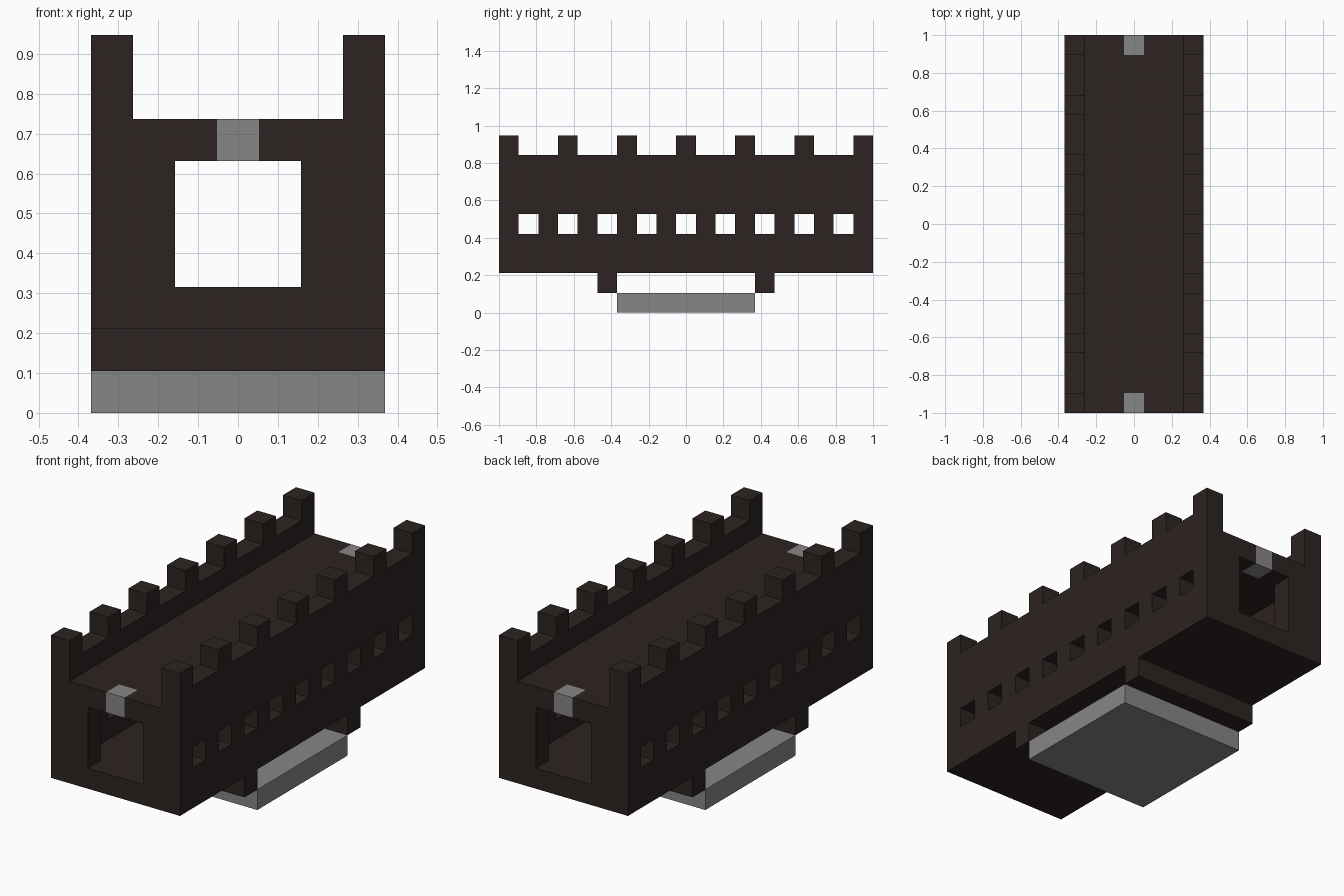
import bpy
import bmesh
from mathutils import Matrix, Vector

U = 2 / 19  # one building block; all sizes below are in blocks

default = bpy.data.objects.get("Cube")
if default:
    bpy.data.objects.remove(default, do_unlink=True)


def material(name, colour):
    mat = bpy.data.materials.new(name)
    mat.use_nodes = True
    mat.diffuse_color = colour
    bsdf = next(n for n in mat.node_tree.nodes if n.type == "BSDF_PRINCIPLED")
    bsdf.inputs["Base Color"].default_value = colour
    return mat


brown = material("dark brown", (0.026, 0.017, 0.016, 1))
grey = material("mid grey", (0.24, 0.24, 0.24, 1))


def blocks(name, boxes, mat):
    """One object from boxes, each given as x, y and z ranges in blocks."""
    bm = bmesh.new()
    for box in boxes:
        low, high = (Vector(corner) * U for corner in zip(*box))
        size = Matrix.Diagonal((high - low).to_4d())
        size[3][3] = 1
        bmesh.ops.create_cube(bm, size=1, matrix=Matrix.Translation((low + high) / 2) @ size)
    mesh = bpy.data.meshes.new(name)
    bm.to_mesh(mesh)
    bm.free()
    mesh.materials.append(mat)
    obj = bpy.data.objects.new(name, mesh)
    bpy.context.collection.objects.link(obj)
    return obj


def cut(obj, boxes):
    """Cut separate boxes out of an object and remove the cutter."""
    cutter = blocks("cutter", boxes, brown)
    cutter.hide_render = True
    mod = obj.modifiers.new("openings", "BOOLEAN")
    mod.operation = "DIFFERENCE"
    mod.solver = "EXACT"
    mod.object = cutter
    bpy.context.view_layer.update()
    graph = bpy.context.evaluated_depsgraph_get()
    mesh = bpy.data.meshes.new_from_object(obj.evaluated_get(graph))
    obj.modifiers.clear()
    obj.data = mesh
    bpy.data.objects.remove(cutter, do_unlink=True)


def span(centre, width):
    return centre - width / 2, centre + width / 2


FULL, INNER, LENGTH = span(0, 7), span(0, 5), span(0, 19)

# Side walls with windows and battlements
for side, x in (("left", 3), ("right", -3)):
    wall = blocks(side + "_wall", [(span(x, 1), LENGTH, (2, 9))], brown)
    windows = [(span(x, 2), span(y, 1), (4, 5)) for y in range(-8, 9, 2)]
    notches = [(span(x, 2), span(y + 1.5, 2), (8, 10)) for y in range(-9, 9, 3)]
    cut(wall, windows + notches)

# Floor and roof deck, the deck notched for the keystones
blocks("floor", [(INNER, LENGTH, (2, 3))], brown)
deck = blocks("roof_deck", [(INNER, LENGTH, (6, 7))], brown)
cut(deck, [(span(0, 1), span(y, 2), (5, 8)) for y in (-9.5, 9.5)])

# Door jambs and keystones at each end, supports below
for end, s in (("front", -1), ("back", 1)):
    end_y = span(9 * s, 1)
    blocks(end + "_door_jambs", [(span(x, 1), end_y, (3, 6)) for x in (-2, 2)], brown)
    blocks(end + "_keystone", [(span(0, 1), end_y, (6, 7))], grey)
    blocks(end + "_support", [(FULL, span(4 * s, 1), (1, 2))], brown)

# Base plate held between the supports
blocks("base_plate", [(FULL, span(0, 7), (0, 1))], grey)
